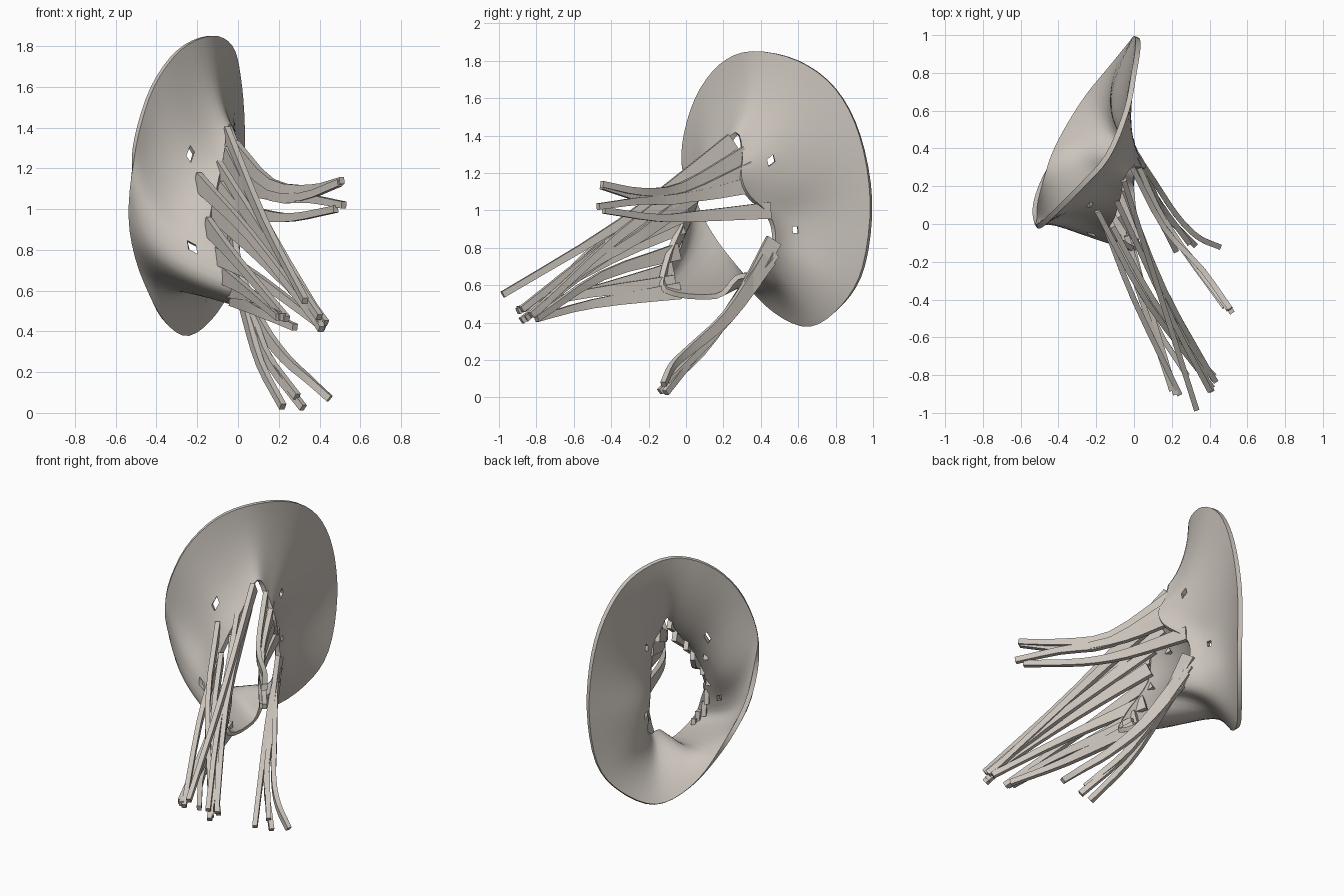
import bpy, bmesh
from mathutils import Vector

cube = bpy.data.objects.get("Cube")
if cube:
    bpy.data.objects.remove(cube, do_unlink=True)

# single flat colour
tissue = bpy.data.materials.new("warm_grey_tissue")
tissue.use_nodes = True
colour = (0.60, 0.555, 0.505, 1.0)
tissue.diffuse_color = colour
bsdf = next(n for n in tissue.node_tree.nodes if n.type == 'BSDF_PRINCIPLED')
bsdf.inputs["Base Color"].default_value = colour
bsdf.inputs["Roughness"].default_value = 0.8


def catmull(a, b, c, d, t):
    return 0.5 * (2 * b + (c - a) * t + (2 * a - 5 * b + 4 * c - d) * t * t
                  + (3 * b - a - 3 * c + d) * t ** 3)


def closed_curve(points, steps):
    """Smooth closed loop through the points."""
    p = [Vector(q) for q in points]
    n = len(p)
    return [catmull(p[i - 1], p[i], p[(i + 1) % n], p[(i + 2) % n], s / steps)
            for i in range(n) for s in range(steps)]


def open_curve(points, steps):
    """Smooth open path through the points."""
    p = [Vector(q) for q in points]
    p = [2 * p[0] - p[1]] + p + [2 * p[-1] - p[-2]]
    path = [catmull(p[i - 1], p[i], p[i + 1], p[i + 2], s / steps)
            for i in range(1, len(p) - 2) for s in range(steps)]
    return path + [p[-2]]


def finish(name, bm, angle, thickness=0):
    """Make the object, thicken it if asked, then shade it."""
    bmesh.ops.recalc_face_normals(bm, faces=bm.faces)
    mesh = bpy.data.meshes.new(name)
    bm.to_mesh(mesh)
    bm.free()
    mesh.materials.append(tissue)
    obj = bpy.data.objects.new(name, mesh)
    bpy.context.collection.objects.link(obj)
    bpy.ops.object.select_all(action='DESELECT')
    obj.select_set(True)
    bpy.context.view_layer.objects.active = obj
    if thickness:
        shell = obj.modifiers.new("wall_thickness", 'SOLIDIFY')
        shell.thickness = thickness
        shell.offset = 0
        bpy.ops.object.modifier_apply(modifier=shell.name)
    bpy.ops.object.shade_smooth_by_angle(angle=angle)


# outer rim and free edge of the funnel, starting from the top
rim = [(-.14, .36, 1.85), (-.04, .6, 1.8), (0, .8, 1.65), (.02, .93, 1.4),
       (.015, .99, 1.05), (-.02, .95, .7), (-.11, .84, .5), (-.25, .67, .385),
       (-.37, .48, .46), (-.46, .3, .65), (-.52, .12, .9), (-.52, .01, 1.15),
       (-.5, -.01, 1.35), (-.42, .06, 1.6), (-.29, .19, 1.78)]
free_edge = [(-.05, .27, 1.41), (0, .3, 1.29), (.05, .29, 1.18), (.04, .33, 1.08),
             (-.03, .44, .97), (-.04, .47, .85), (-.01, .44, .74), (0, .37, .66),
             (0, .27, .64), (0, .16, .54), (.02, -.11, .57), (-.04, -.11, .72),
             (-.13, -.03, .92), (-.1, .04, 1.1), (-.07, .16, 1.26)]
bulge = {8: .25, 9: .6, 10: 1, 11: .8, 12: .3}
straight = {13: .2, 14: .45, 0: .65, 1: .5, 2: .2}

# trumpet profile: the wall bends from radial at the rim to axial at the edge
axis = Vector((.7, -.65, -.1))
belly = Vector((-.3, 0, .11))
bend = []
for i, (r, e) in enumerate(zip(rim, free_edge)):
    r, e = Vector(r), Vector(e)
    control = e - axis * .22 + belly * bulge.get(i, 0)
    bend.append(control.lerp((r + e) / 2, straight.get(i, 0)))
outer, middle, inner = (closed_curve(c, 4) for c in (rim, bend, free_edge))
rows = 14
bm = bmesh.new()
grid = []
for r in range(rows + 1):
    t = r / rows
    grid.append([bm.verts.new(a * (1 - t) ** 2 + b * 2 * t * (1 - t) + c * t * t)
                 for a, b, c in zip(outer, middle, inner)])
count = len(outer)
for r in range(rows):
    for i in range(count):
        j = (i + 1) % count
        bm.faces.new((grid[r][i], grid[r][j], grid[r + 1][j], grid[r + 1][i]))

# small tears in the funnel wall
tears = [(-.25, .1, 1.27), (-.05, .44, 1.28), (-.05, .6, .9), (-.2, 0, .78)]
torn = {min(bm.faces, key=lambda f: (f.calc_center_median() - Vector(q)).length)
        for q in tears}
bmesh.ops.delete(bm, geom=list(torn), context='FACES')
finish("funnel_leaflets", bm, .9, thickness=.028)


def cord(name, points, root=.045, tip=.017):
    """Tapered square-section strand, wide where it joins the funnel."""
    path = open_curve(points, 3)
    bm = bmesh.new()
    rings = []
    for i, p in enumerate(path):
        tangent = (path[min(i + 1, len(path) - 1)] - path[max(i - 1, 0)]).normalized()
        side = tangent.cross(Vector((0, 0, 1))).normalized()
        up = side.cross(tangent)
        t = i / (len(path) - 1)
        high = tip + (root - tip) * (1 - t) ** 2
        wide = tip * .85
        rings.append([bm.verts.new(p + side * wide * a + up * high * b)
                      for a, b in ((-1, -1), (1, -1), (1, 1), (-1, 1))])
    for a, b in zip(rings, rings[1:]):
        for k in range(4):
            m = (k + 1) % 4
            bm.faces.new((a[k], a[m], b[m], b[k]))
    bm.faces.new(rings[0])
    bm.faces.new(rings[-1])
    finish(name, bm, .5)


# long strands gathering at the front
front_cords = [
    [(-.06, .25, 1.37), (.13, -.35, .93), (.33, -.98, .55)],
    [(-.06, .2, 1.27), (.16, -.35, .87), (.42, -.82, .44)],
    [(-.2, .08, 1.14), (.06, -.4, .87), (.41, -.86, .42)],
    [(-.1, .14, 1.2), (.2, -.5, .76), (.4, -.88, .47)],
    [(-.09, .06, 1.1), (.11, -.25, .86), (.25, -.55, .68), (.43, -.83, .44)],
    [(-.12, 0, .99), (.1, -.4, .78), (.32, -.7, .55), (.41, -.88, .41)],
    [(-.15, -.02, .92), (0, -.4, .74), (.24, -.9, .46)],
    [(-.12, -.04, .78), (.11, -.45, .65), (.42, -.8, .42)],
    [(-.08, -.07, .68), (.04, -.4, .6), (.2, -.88, .47)],
    [(-.04, -.06, .61), (.1, -.5, .56), (.22, -.9, .47)],
    [(-.03, -.03, .57), (.1, -.5, .5), (.28, -.8, .42)],
]
# strands running level from the far wall
upper_cords = [
    [(-.02, .32, 1.3), (.16, -.02, 1.12), (.36, -.24, 1.1), (.51, -.45, 1.14)],
    [(.0, .36, 1.22), (.17, 0, 1.07), (.36, -.25, 1.05), (.52, -.47, 1.02)],
    [(-.03, .45, 1.0), (.12, .08, .97), (.27, -.15, .96), (.48, -.44, 1)],
    [(.01, .36, 1.14), (.13, .08, 1.08), (.31, -.2, 1.06), (.5, -.45, 1.13)],
]
# strands dropping to the ground
lower_cords = [
    [(-.03, .46, .78), (.04, .25, .48), (.11, .08, .24), (.22, -.14, .03)],
    [(-.02, .44, .74), (.07, .25, .46), (.16, .06, .24), (.32, -.11, .025)],
    [(-.01, .4, .68), (.11, .22, .43), (.23, .04, .27), (.34, -.07, .17), (.45, -.12, .07)],
    [(-.03, .47, .84), (.03, .31, .57), (.13, .12, .3), (.29, -.1, .08)],
]
for label, group in (("front_cord", front_cords), ("upper_cord", upper_cords),
                     ("lower_cord", lower_cords)):
    for number, points in enumerate(group, 1):
        cord(f"{label}_{number}", points)
